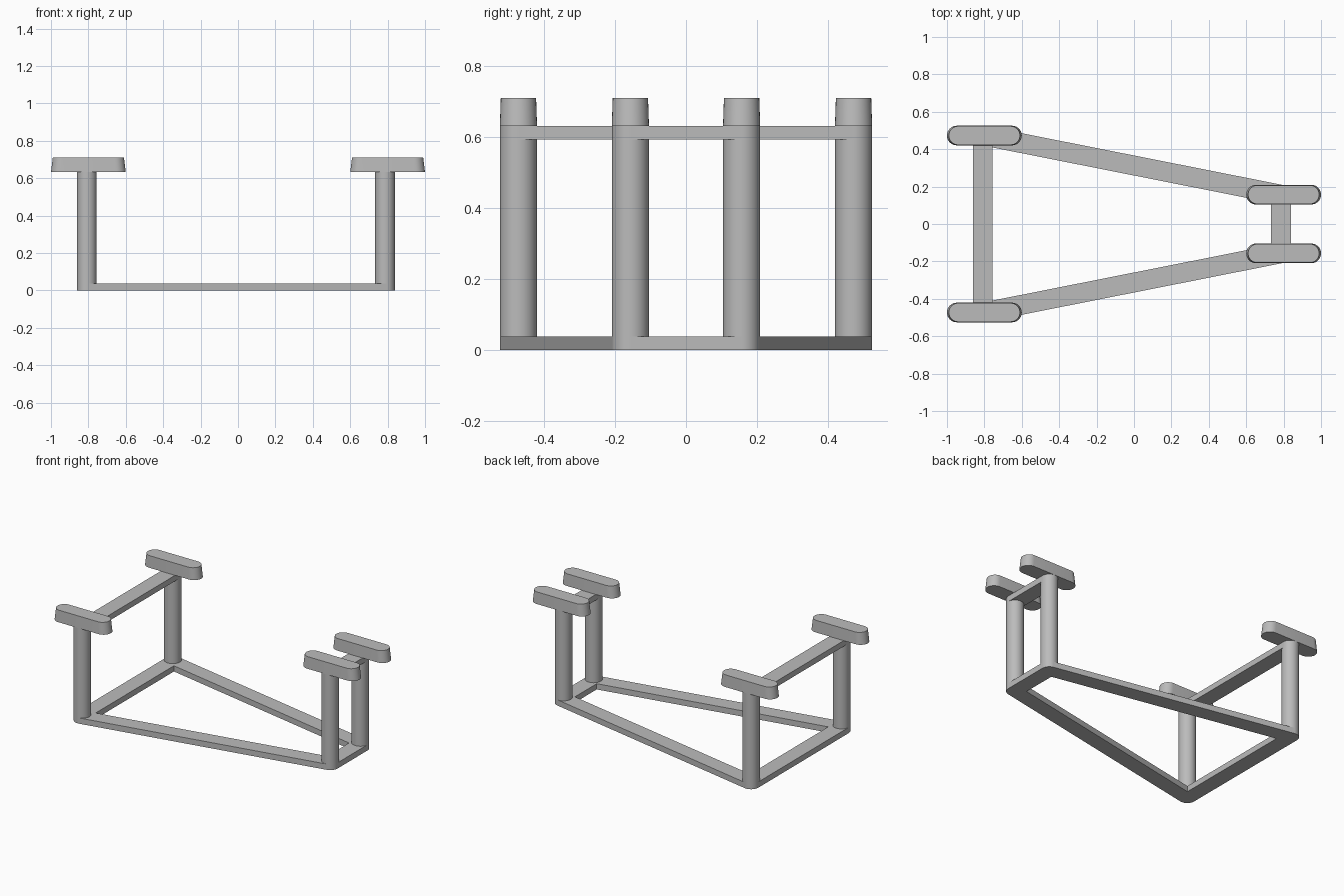
import bpy, bmesh, math
from mathutils import Vector

cube = bpy.data.objects.get("Cube")
if cube:
    bpy.data.objects.remove(cube, do_unlink=True)

grey = bpy.data.materials.new("plain grey")
grey.use_nodes = True
grey.diffuse_color = (0.5, 0.5, 0.5, 1)
grey.node_tree.nodes["Principled BSDF"].inputs["Base Color"].default_value = (0.5, 0.5, 0.5, 1)

RADIUS = 0.0525
BAR = 0.038
TOP = 0.632
SEGMENTS = 16


def prism(name, outline, z0, z1, origin=(0, 0), taper=1.0, smooth=False):
    """Extrude an outline from z0 to z1, scaling the upper end by taper."""
    bm = bmesh.new()
    ox, oy = origin
    low = [bm.verts.new((ox + x, oy + y, z0)) for x, y in outline]
    high = [bm.verts.new((ox + x * taper, oy + y * taper, z1)) for x, y in outline]
    bm.faces.new(low[::-1])
    bm.faces.new(high)
    for i in range(len(low)):
        j = (i + 1) % len(low)
        bm.faces.new((low[i], low[j], high[j], high[i]))
    mesh = bpy.data.meshes.new(name)
    bm.to_mesh(mesh)
    bm.free()
    mesh.materials.append(grey)
    ob = bpy.data.objects.new(name, mesh)
    bpy.context.collection.objects.link(ob)
    if smooth:
        bpy.ops.object.select_all(action='DESELECT')
        ob.select_set(True)
        bpy.context.view_layer.objects.active = ob
        bpy.ops.object.shade_smooth_by_angle(angle=math.radians(30))
    return ob


def stadium(half_straight):
    """Outline with two round ends; a circle when half_straight is zero."""
    pts = []
    for side in (1, -1):
        for i in range(SEGMENTS + (1 if half_straight else 0)):
            a = -math.pi / 2 + math.pi * i / SEGMENTS
            pts.append((side * (half_straight + RADIUS * math.cos(a)),
                        side * RADIUS * math.sin(a)))
    return pts


def bar(name, start, end, z0):
    """Flat bar running between two post centres."""
    a, b = Vector(start), Vector(end)
    d = (b - a).normalized()
    n = Vector((-d.y, d.x)) * RADIUS
    prism(name, [a - n, b - n, b + n, a + n], z0, z0 + BAR)


# Post centres: the right end is wide, the left end narrow
ends = {"right": (-0.808, 0.473, -0.8), "left": (0.786, 0.157, 0.8)}

for side, (x, y, pad_x) in ends.items():
    for label, s in (("front", -1), ("back", 1)):
        # Round post with a tapered, round-ended pad on top
        prism(f"{label}_{side}_post", stadium(0), 0, TOP, (x, s * y), smooth=True)
        prism(f"{label}_{side}_pad", stadium(0.2 - RADIUS), TOP, 0.711,
              (pad_x, s * y), taper=0.95, smooth=True)
    # Cross bars at floor and under the pads
    bar(f"{side}_floor_bar", (x, -y), (x, y), 0)
    bar(f"{side}_top_bar", (x, -y), (x, y), TOP - BAR)

# Long slanted floor rails
for label, s in (("front", -1), ("back", 1)):
    (x0, y0, _), (x1, y1, _) = ends["right"], ends["left"]
    bar(f"{label}_floor_rail", (x0, s * y0), (x1, s * y1), 0)
